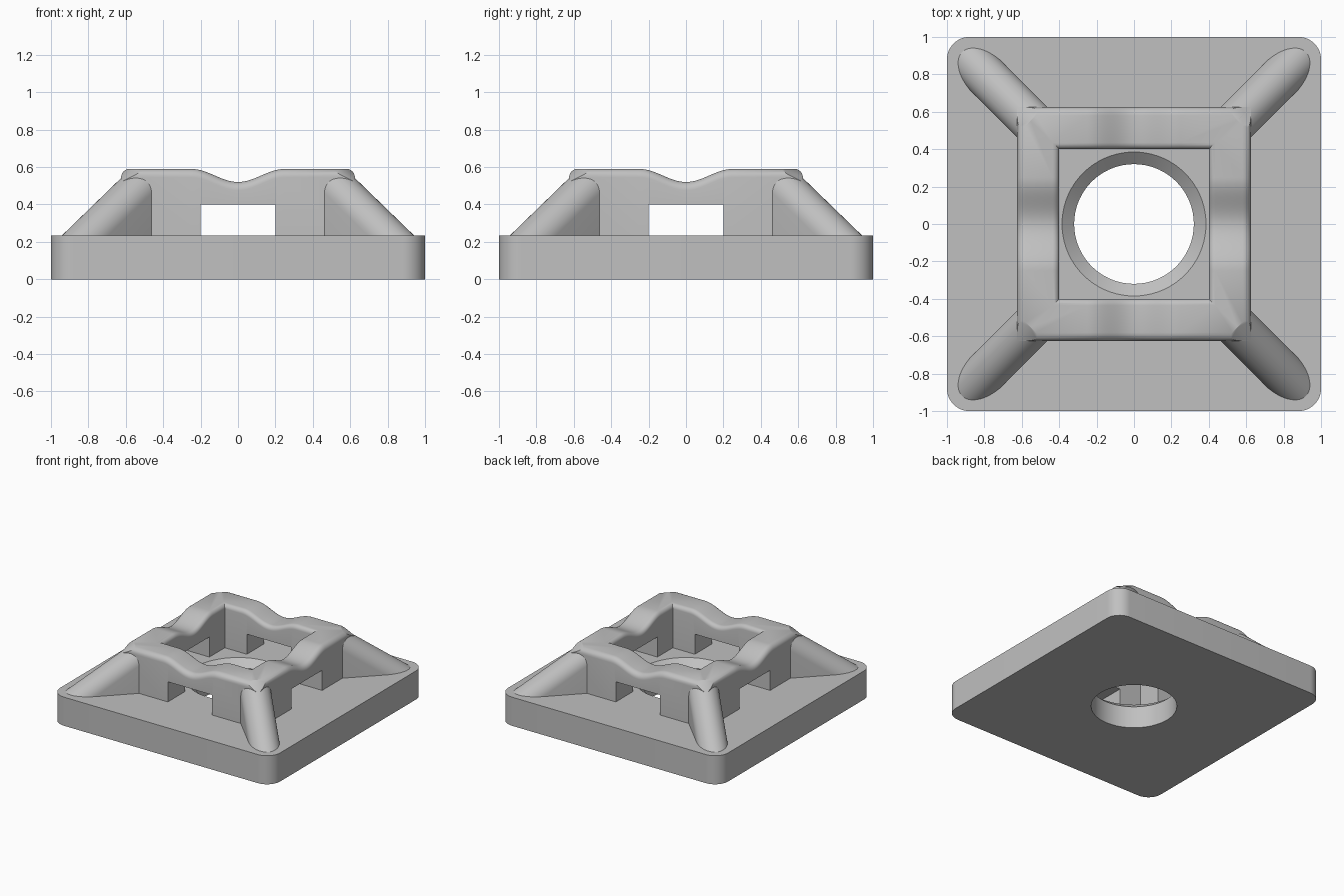
import bpy
import bmesh
from math import sin, cos, pi, sqrt
from mathutils import Vector, Matrix

cube = bpy.data.objects.get("Cube")
if cube:
    bpy.data.objects.remove(cube, do_unlink=True)

BASE_TOP = 0.235
FRAME_TOP = 0.59
OUTER, INNER = 0.625, 0.4
SLOPE, TIP = 0.686, 1.30       # rib crest slope and tip, along the diagonal

grey = bpy.data.materials.new("plain grey")
grey.use_nodes = True
colour = (0.53, 0.53, 0.53, 1)
grey.diffuse_color = colour
grey.node_tree.nodes["Principled BSDF"].inputs["Base Color"].default_value = colour


def make_object(name, bm):
    bmesh.ops.recalc_face_normals(bm, faces=bm.faces)
    mesh = bpy.data.meshes.new(name)
    bm.to_mesh(mesh)
    bm.free()
    mesh.materials.append(grey)
    obj = bpy.data.objects.new(name, mesh)
    bpy.context.collection.objects.link(obj)
    return obj


def activate(obj):
    bpy.ops.object.select_all(action='DESELECT')
    obj.select_set(True)
    bpy.context.view_layer.objects.active = obj


def cut(obj, cutter):
    """Subtract the cutter from the object and discard it."""
    mod = obj.modifiers.new("cut", 'BOOLEAN')
    mod.operation = 'DIFFERENCE'
    mod.solver = 'EXACT'
    mod.object = cutter
    cutter.hide_render = True
    activate(obj)
    bpy.ops.object.modifier_apply(modifier=mod.name)
    bpy.data.objects.remove(cutter, do_unlink=True)


def smooth(obj):
    activate(obj)
    bpy.ops.object.shade_smooth_by_angle(angle=pi / 6)


def loft(bm, rings, closed=False):
    """Skin closed cross-sections; cap the ends unless the loft is closed."""
    rings = [[bm.verts.new(p) for p in ring] for ring in rings]
    n = len(rings[0])
    for i in range(len(rings) if closed else len(rings) - 1):
        a, b = rings[i], rings[(i + 1) % len(rings)]
        for j in range(n):
            k = (j + 1) % n
            bm.faces.new((a[j], a[k], b[k], b[j]))
    if not closed:
        bm.faces.new(rings[0])
        bm.faces.new(rings[-1])


def slice_off(bm, point, normal):
    """Remove everything on the normal side of a plane and close the cut."""
    geom = bm.verts[:] + bm.edges[:] + bm.faces[:]
    bmesh.ops.bisect_plane(bm, geom=geom, plane_co=point, plane_no=normal,
                           clear_outer=True)
    edges = [e for e in bm.edges if e.is_boundary]
    bmesh.ops.holes_fill(bm, edges=edges, sides=0)


def box(name, size, centre):
    bm = bmesh.new()
    bmesh.ops.create_cube(bm, size=1, matrix=Matrix.Translation(centre)
                          @ Matrix.Diagonal((*size, 1)))
    return make_object(name, bm)


# Base plate: rounded square with a countersunk round hole
R = 0.12
outline = []
for q, (sx, sy) in enumerate([(1, 1), (-1, 1), (-1, -1), (1, -1)]):
    for i in range(13):
        a = (q + i / 12) * pi / 2
        outline.append((sx * (1 - R) + R * cos(a), sy * (1 - R) + R * sin(a)))
bm = bmesh.new()
loft(bm, [[(x, y, z) for x, y in outline] for z in (0, BASE_TOP)])
base = make_object("base_plate", bm)

bm = bmesh.new()
hole = [(0.32, -0.1), (0.32, 0.18), (0.385, BASE_TOP), (0.385, 0.3)]
loft(bm, [[(r * cos(2 * pi * i / 72), r * sin(2 * pi * i / 72), z)
           for i in range(72)] for r, z in hole])
cut(base, make_object("hole_cutter", bm))
smooth(base)


# Raised square frame: rounded rim swept around the square, dipping mid-side
def rim_height(u):
    w = 0.25
    return FRAME_TOP - (0.035 * (1 + cos(pi * u / w)) if abs(u) < w else 0)


def rim_section(h):
    f, n = 0.045, 6
    outer = [(OUTER - f + f * cos(i * pi / 2 / n), h - f + f * sin(i * pi / 2 / n))
             for i in range(n + 1)]
    f = 0.035
    inner = [(INNER + f - f * sin(i * pi / 2 / n), h - f + f * cos(i * pi / 2 / n))
             for i in range(n + 1)]
    return [(OUTER, 0.2)] + outer + inner + [(INNER, 0.2)]


rings = []
for side in range(4):
    turn = Matrix.Rotation(side * pi / 2, 3, 'Z')
    # mitred corner, then stations along the side
    rings.append([turn @ Vector((r, -r, z)) for r, z in rim_section(FRAME_TOP)])
    for i in range(-14, 15):
        u = i * 0.25 / 14
        rings.append([turn @ Vector((r, u, z)) for r, z in rim_section(rim_height(u))])
bm = bmesh.new()
loft(bm, rings, closed=True)
# Sloped facet on each corner, in line with the rib crest
for sx in (1, -1):
    for sy in (1, -1):
        tip = Vector((sx * TIP / sqrt(2), sy * TIP / sqrt(2), BASE_TOP))
        slice_off(bm, tip, Vector((sx * SLOPE / sqrt(2), sy * SLOPE / sqrt(2), 1)))
frame = make_object("raised_frame", bm)

# Square windows through all four walls
cut(frame, box("window_cutter_x", (2, 0.4, 0.3), (0, 0, 0.25)))
cut(frame, box("window_cutter_y", (0.4, 2, 0.3), (0, 0, 0.25)))
smooth(frame)

# Sloping corner ribs with rounded crests
HALF = 0.115
DROP = HALF * sqrt(1 + SLOPE ** 2)
for name, angle in (("back_left", 1), ("back_right", 3),
                    ("front_right", 5), ("front_left", 7)):
    sections = []
    for d in (0.762, 1.45):
        crest = BASE_TOP + SLOPE * (TIP - d)
        arc = [(d, HALF * sin(t), crest - DROP * (1 - cos(t)))
               for t in [(-0.5 + i / 24) * pi for i in range(25)]]
        sections.append(arc + [(d, HALF, crest - 0.8), (d, -HALF, crest - 0.8)])
    bm = bmesh.new()
    loft(bm, sections)
    slice_off(bm, Vector((0, 0, 0.2)), Vector((0, 0, -1)))
    slice_off(bm, Vector((0, 0, 0.58)), Vector((0, 0, 1)))
    bmesh.ops.rotate(bm, verts=bm.verts, cent=(0, 0, 0),
                     matrix=Matrix.Rotation(angle * pi / 4, 3, 'Z'))
    smooth(make_object(name + "_rib", bm))
